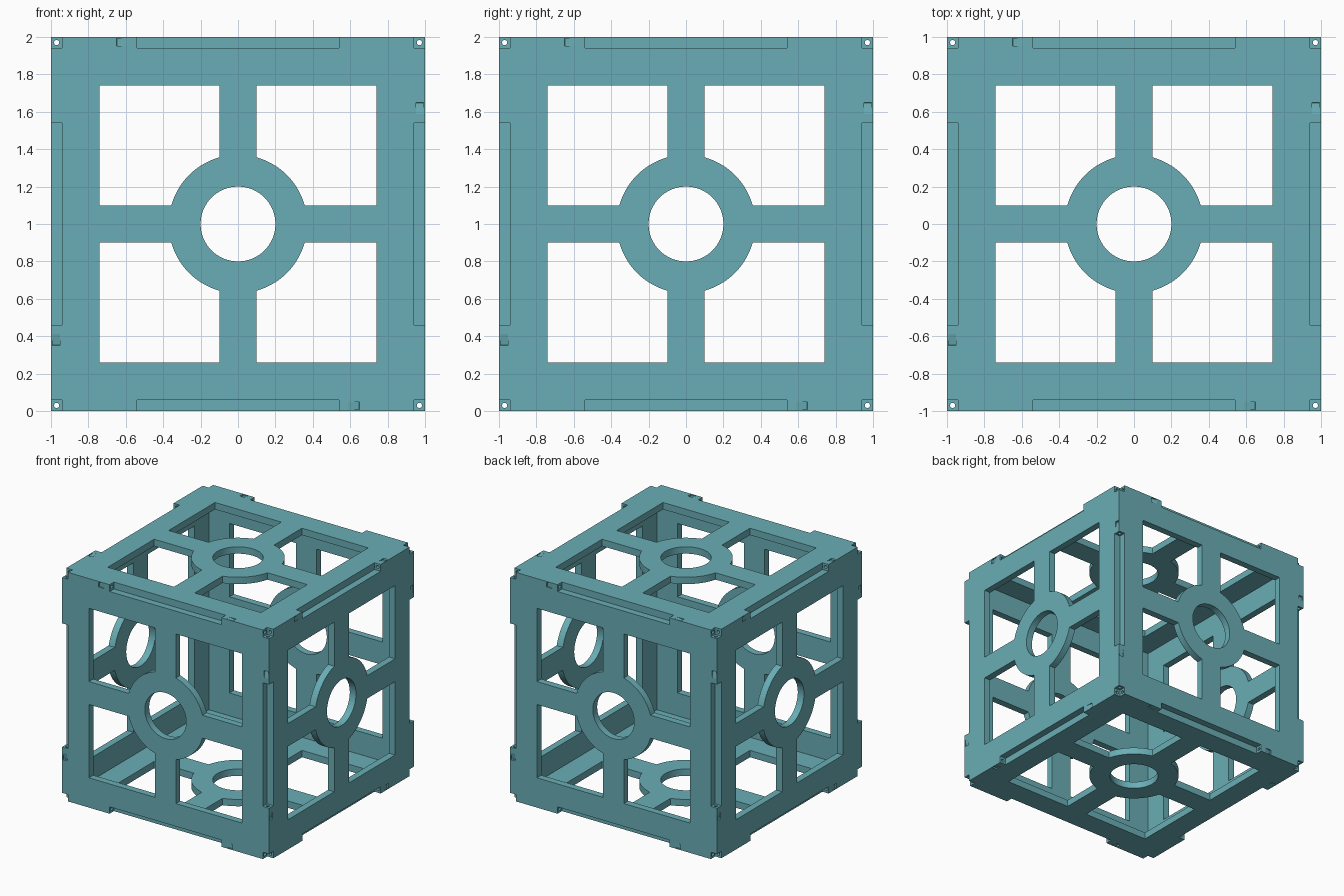
import bpy, bmesh
from math import pi, sin, cos, asin
from mathutils import Matrix, Vector

if "Cube" in bpy.data.objects:
    bpy.data.objects.remove(bpy.data.objects["Cube"])

IN, TAB = 0.94, 0.54          # inner plate half-width, half-length of the edge notch
SPOKE, WIN, RING, HOLE = 0.1, 0.74, 0.37, 0.2


def turned(points, k):
    r = Matrix.Rotation(k * pi / 2, 3, 'Z')
    return [r @ Vector((x, y, 0)) for x, y in points]


def add_loop(bm, points):
    vs = [bm.verts.new((p[0], p[1], IN)) for p in points]
    for a, b in zip(vs, vs[1:] + vs[:1]):
        bm.edges.new((a, b))


def plate_mesh():
    bm = bmesh.new()
    # outline with one hinge tab per side
    outline = []
    for k in range(4):
        outline += turned([(IN, IN), (-TAB, IN), (-TAB, 1), (-IN, 1)], k)
    add_loop(bm, outline)
    # four windows bounded by the spokes and the central ring
    a0 = asin(SPOKE / RING)
    arc = [(RING * cos(a0 + (pi / 2 - 2 * a0) * i / 16),
            RING * sin(a0 + (pi / 2 - 2 * a0) * i / 16)) for i in range(17)]
    for k in range(4):
        add_loop(bm, turned(arc + [(SPOKE, WIN), (WIN, WIN), (WIN, SPOKE)], k))
    # central hole
    add_loop(bm, [(HOLE * cos(i * pi / 32), HOLE * sin(i * pi / 32)) for i in range(64)])
    bmesh.ops.triangle_fill(bm, use_beauty=True, edges=bm.edges[:], normal=(0, 0, 1))
    ext = bmesh.ops.extrude_face_region(bm, geom=bm.faces[:])
    top = [g for g in ext['geom'] if isinstance(g, bmesh.types.BMVert)]
    bmesh.ops.translate(bm, verts=top, vec=(0, 0, 1 - IN))
    bmesh.ops.recalc_face_normals(bm, faces=bm.faces[:])
    me = bpy.data.meshes.new("panel")
    bm.to_mesh(me)
    bm.free()
    return me


def cutter_mesh():
    bm = bmesh.new()
    for k in range(4):
        turn = Matrix.Rotation(k * pi / 2, 4, 'Z')
        # pin hole along the tab
        bmesh.ops.create_cone(bm, cap_ends=True, segments=16, radius1=0.014, radius2=0.014,
                              depth=0.5, matrix=turn @ Matrix.Translation((-0.74, 0.97, 0.97))
                              @ Matrix.Rotation(pi / 2, 4, 'Y'))
        # shallow ramped latch pocket on the outer face
        bmesh.ops.create_cube(bm, size=1, matrix=turn @ Matrix.Translation((-0.62, 0.972, 1.007))
                              @ Matrix.Rotation(-0.2, 4, 'Y')
                              @ Matrix.Diagonal((0.06, 0.04, 0.028, 1)))
    me = bpy.data.meshes.new("pin_and_latch_cutter")
    bm.to_mesh(me)
    bm.free()
    return me


cutter = bpy.data.objects.new("pin_and_latch_cutter", cutter_mesh())
bpy.context.collection.objects.link(cutter)

# cut one panel, then reuse its mesh for all six sides
top = bpy.data.objects.new("top_panel", plate_mesh())
bpy.context.collection.objects.link(top)
mod = top.modifiers.new("holes", 'BOOLEAN')
mod.operation, mod.solver, mod.object = 'DIFFERENCE', 'EXACT', cutter
bpy.context.view_layer.objects.active = top
top.select_set(True)
bpy.ops.object.modifier_apply(modifier=mod.name)
bpy.ops.object.shade_smooth_by_angle(angle=pi / 6)
bpy.data.objects.remove(cutter)

# teal plastic
teal = bpy.data.materials.new("teal")
teal.diffuse_color = (0.142, 0.42, 0.465, 1)
teal.use_nodes = True
teal.node_tree.nodes["Principled BSDF"].inputs["Base Color"].default_value = teal.diffuse_color
top.data.materials.clear()
top.data.materials.append(teal)

up = Matrix.Translation((0, 0, 1))
front = Matrix.Rotation(pi / 2, 4, 'X')
top.matrix_world = up
sides = {"bottom_panel": Matrix.Rotation(pi, 4, 'X')}
for k, name in enumerate(("front_panel", "right_panel", "back_panel", "left_panel")):
    sides[name] = Matrix.Rotation(k * pi / 2, 4, 'Z') @ front
for name, rot in sides.items():
    ob = bpy.data.objects.new(name, top.data)
    bpy.context.collection.objects.link(ob)
    ob.matrix_world = up @ rot
